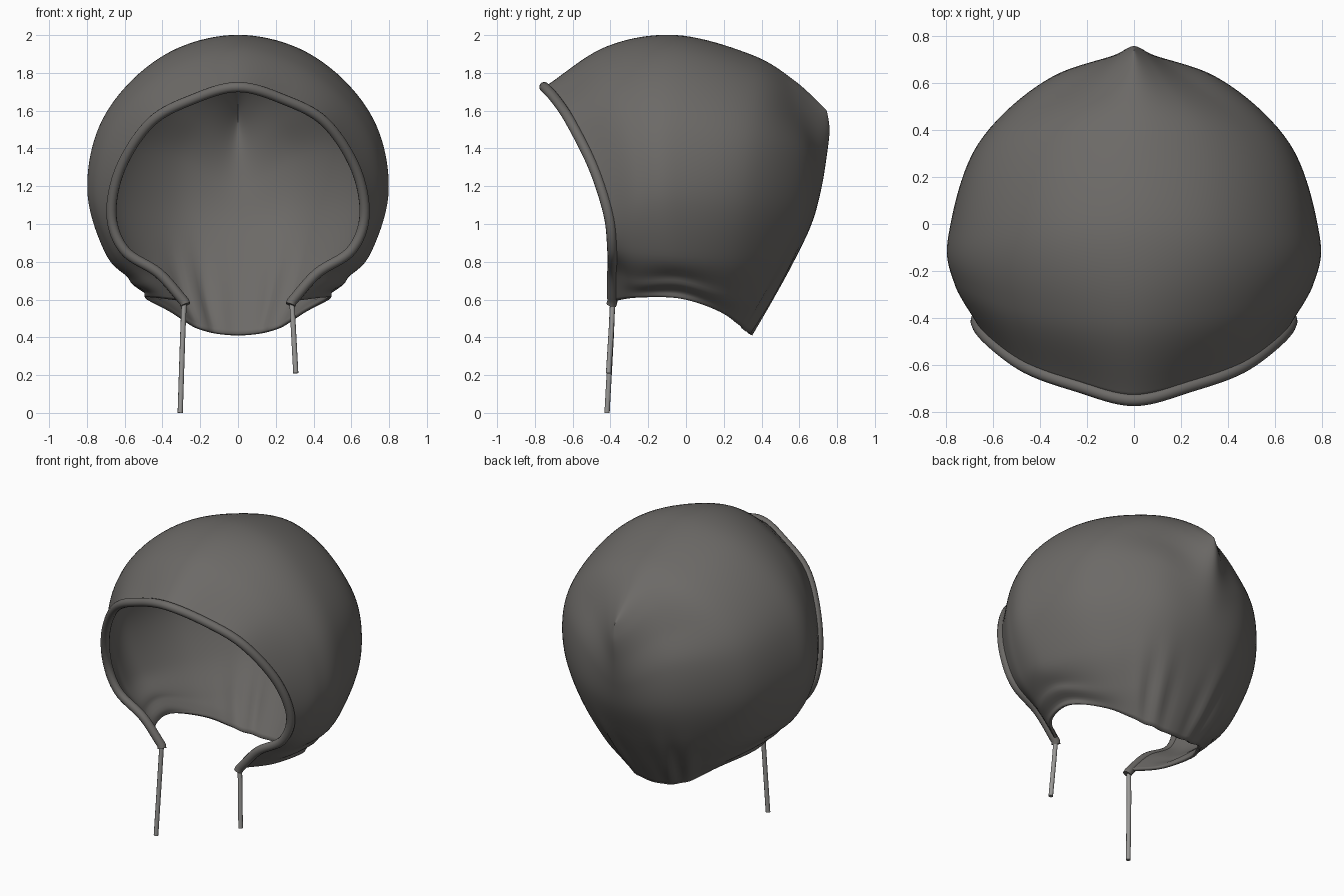
import bpy, bmesh, math
from mathutils import Vector

if "Cube" in bpy.data.objects:
    bpy.data.objects.remove(bpy.data.objects["Cube"])


def material(name, rgb):
    m = bpy.data.materials.new(name)
    m.diffuse_color = (*rgb, 1)
    m.use_nodes = True
    m.node_tree.nodes["Principled BSDF"].inputs["Base Color"].default_value = m.diffuse_color
    return m


fabric = material("dark grey fabric", (0.150, 0.143, 0.135))
cord_grey = material("light grey cord", (0.32, 0.315, 0.305))

# Right half of the hood: arches from the top seam down to the neck hem,
# ordered from the face opening to the back seam
ARCHES = [
    [(0, -.75, 1.725), (.24, -.69, 1.66), (.46, -.61, 1.54), (.62, -.49, 1.30),
     (.67, -.41, 1.05), (.60, -.39, .86), (.42, -.39, .74), (.285, -.39, .59)],
    [(0, -.42, 1.94), (.30, -.40, 1.86), (.55, -.35, 1.69), (.72, -.28, 1.44),
     (.765, -.25, 1.13), (.67, -.26, .85), (.53, -.26, .70), (.44, -.26, .61)],
    [(0, -.05, 2.0), (.32, -.05, 1.93), (.58, -.05, 1.74), (.745, -.05, 1.48),
     (.79, -.05, 1.15), (.69, -.04, .83), (.56, -.03, .70), (.49, -.03, .605)],
    [(0, .35, 1.895), (.28, .36, 1.82), (.50, .36, 1.65), (.64, .35, 1.42),
     (.66, .33, 1.12), (.56, .29, .82), (.44, .23, .63), (.36, .18, .535)],
    [(0, .58, 1.755), (.14, .58, 1.69), (.24, .60, 1.55), (.33, .63, 1.36),
     (.34, .62, 1.10), (.31, .54, .85), (.26, .42, .62), (.20, .31, .44)],
    [(0, .745, 1.60), (0, .76, 1.50), (0, .745, 1.36), (0, .715, 1.18),
     (0, .665, 1.0), (0, .57, .80), (0, .46, .60), (0, .35, .41)],
]


def mirror_x(p):
    return Vector((-p[0], p[1], p[2]))


def spline(points, steps, mirror_start=False, mirror_end=False):
    """Smooth curve through points; mirrored ends stay smooth across x = 0."""
    p = [Vector(q) for q in points]
    first = mirror_x(p[1]) if mirror_start else 2 * p[0] - p[1]
    last = mirror_x(p[-2]) if mirror_end else 2 * p[-1] - p[-2]
    p = [first] + p + [last]
    out = []
    for i in range(1, len(p) - 2):
        a, b, c, d = p[i - 1:i + 3]
        for k in range(steps):
            t = k / steps
            out.append(0.5 * (2 * b + (c - a) * t + (2 * a - 5 * b + 4 * c - d) * t * t
                              + (3 * b - a - 3 * c + d) * t ** 3))
    return out + [p[-2]]


def bump(v, centre, width):
    return math.exp(-((v - centre) / width) ** 2)


# Hood shell
arches = [spline(a, 8, mirror_start=True) for a in ARCHES]
rows = [spline(list(r), 10, mirror_end=True) for r in zip(*arches)]
n_rows, n_cols = len(rows), len(rows[0])
bm = bmesh.new()
grid = []
for j, row in enumerate(rows):
    v = j / (n_rows - 1)
    line = []
    for i, p in enumerate(row):
        u = i / (n_cols - 1)
        out = Vector((p.x, p.y + .08, 0)).normalized()
        # Vertical gathers at the nape
        fold = .014 * math.sin(u * 52) * bump(u, .84, .10) * bump(v, .88, .14)
        # Horizontal pucker above the hem at the sides
        fold += (.016 * bump(v, .88, .035) - .018 * bump(v, .95, .03)) * bump(u, .38, .17)
        line.append(bm.verts.new(p + out * fold))
    grid.append(line)
for j in range(n_rows - 1):
    for i in range(n_cols - 1):
        bm.faces.new((grid[j][i], grid[j + 1][i], grid[j + 1][i + 1], grid[j][i + 1]))
for vert in bm.verts:
    if abs(vert.co.x) < 1e-4:
        vert.co.x = 0
half = bm.verts[:] + bm.edges[:] + bm.faces[:]
bmesh.ops.mirror(bm, geom=half, axis='X', merge_dist=-1)
bmesh.ops.remove_doubles(bm, verts=bm.verts[:], dist=1e-4)
bmesh.ops.recalc_face_normals(bm, faces=bm.faces[:])
if max(bm.faces, key=lambda f: f.calc_center_median().z).normal.z < 0:
    bmesh.ops.reverse_faces(bm, faces=bm.faces[:])
mesh = bpy.data.meshes.new("hood_shell")
bm.to_mesh(mesh)
bm.free()
mesh.materials.append(fabric)
hood = bpy.data.objects.new("hood_shell", mesh)
bpy.context.collection.objects.link(hood)
solid = hood.modifiers.new("cloth thickness", 'SOLIDIFY')
solid.thickness = .018
solid.offset = -1
for poly in mesh.polygons:
    poly.use_smooth = True


def tube(name, points, radius, mat, sides):
    """Round capped tube along a path."""
    data = bpy.data.curves.new(name, 'CURVE')
    data.dimensions = '3D'
    data.bevel_depth = radius
    data.bevel_resolution = sides
    data.use_fill_caps = True
    s = data.splines.new('POLY')
    s.points.add(len(points) - 1)
    for cp, p in zip(s.points, points):
        cp.co = (*p, 1)
    s.use_smooth = True
    data.materials.append(mat)
    obj = bpy.data.objects.new(name, data)
    bpy.context.collection.objects.link(obj)
    return obj


# Drawstring channel around the face opening
edge = arches[0] + [Vector((.278, -.395, .572))]
rim = [mirror_x(p) for p in reversed(edge)] + edge[1:]
tube("face_rim", rim, .027, fabric, 4)

# Hanging drawstrings, left one longer
tube("right_cord", [(.285, -.388, .60), (.293, -.395, .45), (.306, -.41, .21)], .014, cord_grey, 3)
tube("left_cord", [(-.285, -.388, .60), (-.293, -.396, .40), (-.306, -.418, 0)], .014, cord_grey, 3)
